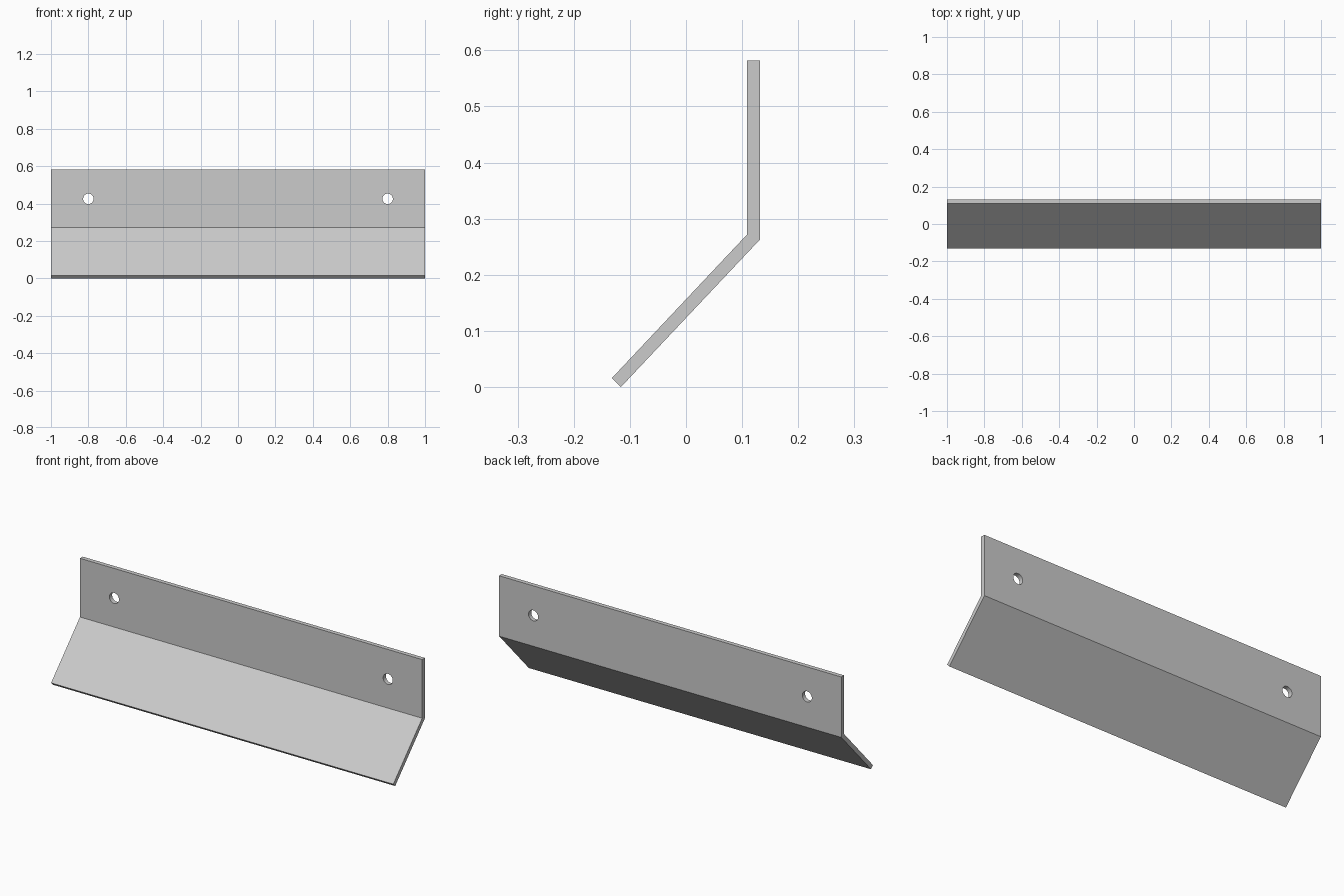
import bpy, bmesh
from math import pi, radians

if "Cube" in bpy.data.objects:
    bpy.data.objects.remove(bpy.data.objects["Cube"])

# Bent plate: side profile (y, z) extruded along x
profile = [(0.109, 0.582), (0.132, 0.582), (0.132, 0.263),
           (-0.116, 0.0), (-0.132, 0.016), (0.109, 0.272)]
bm = bmesh.new()
face = bm.faces.new([bm.verts.new((-1, y, z)) for y, z in profile])
ext = bmesh.ops.extrude_face_region(bm, geom=[face])
bmesh.ops.translate(bm, vec=(2, 0, 0),
                    verts=[g for g in ext["geom"] if isinstance(g, bmesh.types.BMVert)])
bmesh.ops.recalc_face_normals(bm, faces=bm.faces)
mesh = bpy.data.meshes.new("bent_plate")
bm.to_mesh(mesh)
bm.free()
plate = bpy.data.objects.new("bent_plate", mesh)
bpy.context.collection.objects.link(plate)

# Screw holes near both ends of the upright flange
for side in (-1, 1):
    bpy.ops.mesh.primitive_cylinder_add(vertices=32, radius=0.028, depth=0.2,
                                        location=(side * 0.8, 0.12, 0.425),
                                        rotation=(pi / 2, 0, 0))
    cutter = bpy.context.object
    cutter.name = "hole_cutter"
    cutter.hide_render = True
    bpy.context.view_layer.objects.active = plate
    mod = plate.modifiers.new("screw_hole", 'BOOLEAN')
    mod.operation = 'DIFFERENCE'
    mod.solver = 'EXACT'
    mod.object = cutter
    bpy.ops.object.modifier_apply(modifier=mod.name)
    bpy.data.objects.remove(cutter, do_unlink=True)

# Crisp plate edges, smooth hole walls
bpy.ops.object.select_all(action='DESELECT')
plate.select_set(True)
bpy.context.view_layer.objects.active = plate
bpy.ops.object.shade_smooth_by_angle(angle=radians(30))
